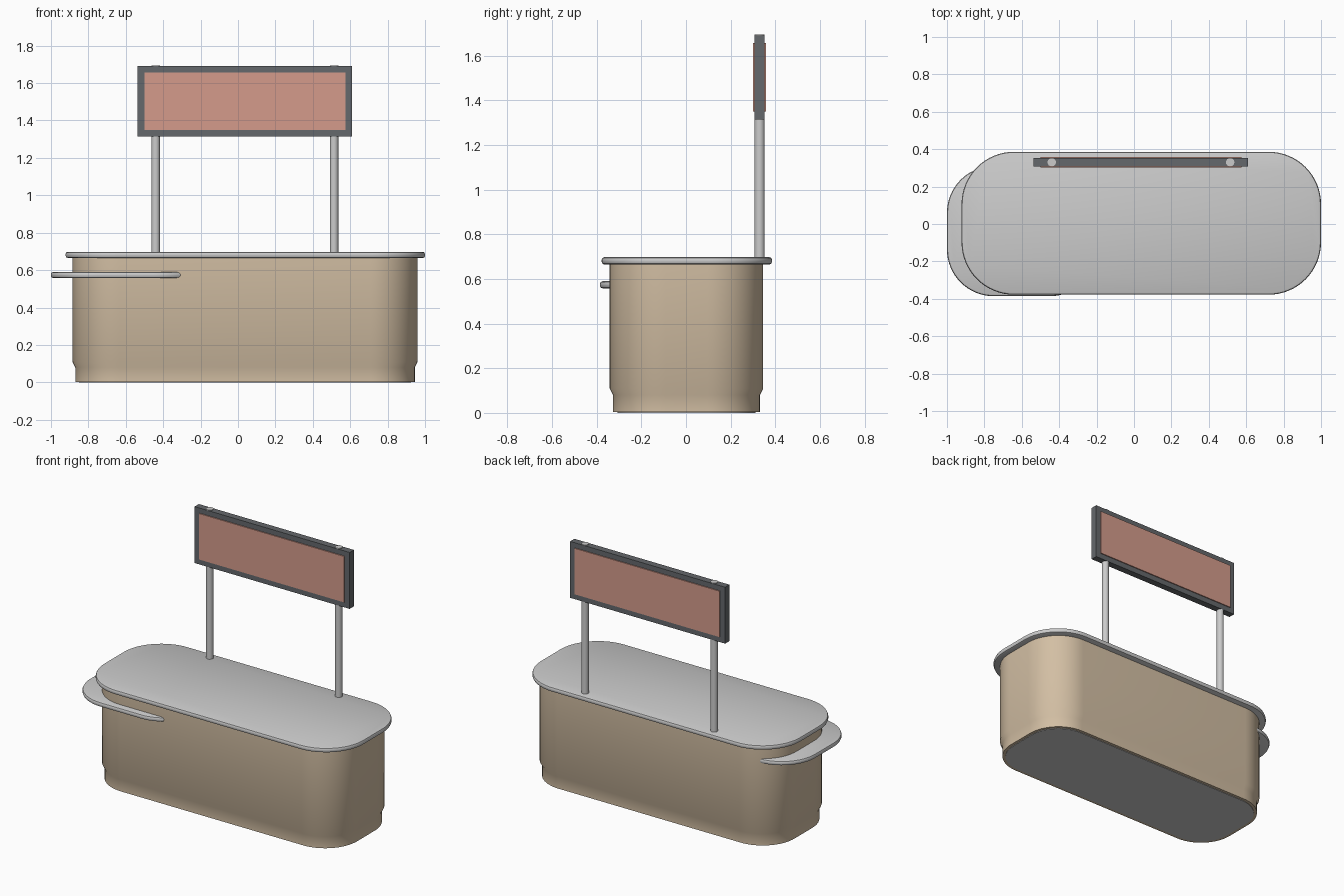
import bpy, bmesh
from math import cos, sin, pi, radians

if "Cube" in bpy.data.objects:
    bpy.data.objects.remove(bpy.data.objects["Cube"])


def material(name, rgb):
    m = bpy.data.materials.new(name)
    m.diffuse_color = (*rgb, 1)
    m.use_nodes = True
    m.node_tree.nodes["Principled BSDF"].inputs["Base Color"].default_value = m.diffuse_color
    return m


TAN = material("tan", (0.65, 0.52, 0.37))
RED = material("red", (0.66, 0.33, 0.26))
DARK = material("dark_grey", (0.13, 0.14, 0.15))


def finish(name, bm, mat=None, smooth=None):
    bmesh.ops.recalc_face_normals(bm, faces=bm.faces)
    me = bpy.data.meshes.new(name)
    bm.to_mesh(me)
    bm.free()
    ob = bpy.data.objects.new(name, me)
    bpy.context.collection.objects.link(ob)
    if mat:
        me.materials.append(mat)
    if smooth:
        bpy.ops.object.select_all(action='DESELECT')
        ob.select_set(True)
        bpy.context.view_layer.objects.active = ob
        bpy.ops.object.shade_smooth_by_angle(angle=radians(smooth))
    return ob


def rounded_loft(name, x, y, r, profile, mat=None, smooth=32, seg=16):
    """Rounded rectangle stacked through (inset, z) levels, capped at both ends."""
    bm = bmesh.new()
    corners = [(x[1] - r, y[1] - r), (x[0] + r, y[1] - r),
               (x[0] + r, y[0] + r), (x[1] - r, y[0] + r)]
    rings = []
    for inset, z in profile:
        ring = []
        for q, (cx, cy) in enumerate(corners):
            for i in range(seg + 1):
                a = (q + i / seg) * pi / 2
                ring.append(bm.verts.new((cx + (r - inset) * cos(a),
                                          cy + (r - inset) * sin(a), z)))
        rings.append(ring)
    n = len(rings[0])
    for a, b in zip(rings, rings[1:]):
        for i in range(n):
            j = (i + 1) % n
            bm.faces.new((a[i], a[j], b[j], b[i]))
    bm.faces.new(rings[0])
    bm.faces.new(rings[-1])
    return finish(name, bm, mat, smooth)


def slab(z0, z1, b):
    """Bevelled edge profile for a flat top."""
    c = b * 0.3
    return [(b, z0), (c, z0 + c), (0, z0 + b), (0, z1 - b), (c, z1 - c), (b, z1)]


def box(name, x, y, z, mat=None):
    bm = bmesh.new()
    bmesh.ops.create_cube(bm, size=1)
    for v in bm.verts:
        for k, (lo, hi) in enumerate((x, y, z)):
            v.co[k] = lo if v.co[k] < 0 else hi
    return finish(name, bm, mat)


# Counter body with stepped-in plinth, and the grey panel underneath
BX, BY = (-0.885, 0.96), (-0.342, 0.346)
rounded_loft("counter_body", BX, BY, 0.25,
             [(0.015, 0.003), (0.015, 0.08), (0, 0.11), (0, 0.675)], TAN)
rounded_loft("base_panel", BX, BY, 0.25, [(0.035, 0), (0.035, 0.02)])

# Worktop and the lower side shelf pushed into the body
rounded_loft("worktop", (-0.922, 1.0), (-0.378, 0.386), 0.28, slab(0.665, 0.698, 0.012))
rounded_loft("side_shelf", (-1.0, -0.2), (-0.386, 0.31), 0.25, slab(0.558, 0.59, 0.012))

# Sign posts
SY = 0.33
for side, x in (("left", -0.44), ("right", 0.514)):
    bm = bmesh.new()
    bmesh.ops.create_cone(bm, cap_ends=True, segments=24, radius1=0.0225,
                          radius2=0.0225, depth=1.015)
    bmesh.ops.translate(bm, verts=bm.verts, vec=(x, SY, 1.1875))
    finish(side + "_sign_post", bm, None, 32)

# Sign frame and the panel standing slightly proud on both faces
box("sign_frame", (-0.536, 0.61), (SY - 0.0225, SY + 0.0225), (1.314, 1.691), DARK)
box("sign_panel", (-0.5, 0.574), (SY - 0.029, SY + 0.029), (1.35, 1.657), RED)
